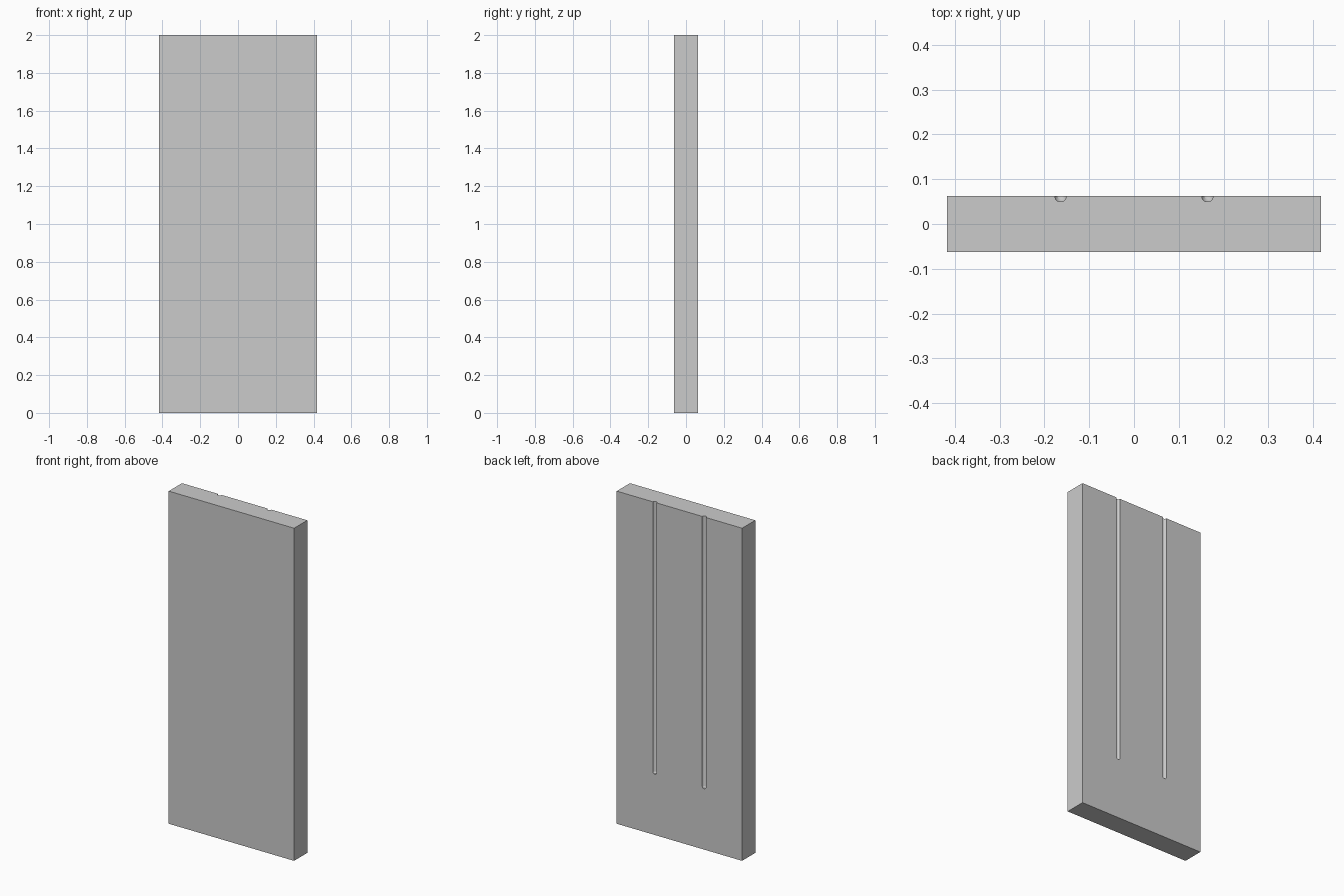
import bpy, bmesh
from math import sin, cos, pi

if "Cube" in bpy.data.objects:
    bpy.data.objects.remove(bpy.data.objects["Cube"])

W, D, H = 0.834, 0.125, 2.0
R, SIDES, END = 0.013, 16, 0.365


def make_object(name, bm):
    bmesh.ops.recalc_face_normals(bm, faces=bm.faces)
    mesh = bpy.data.meshes.new(name)
    bm.to_mesh(mesh)
    bm.free()
    obj = bpy.data.objects.new(name, mesh)
    bpy.context.collection.objects.link(obj)
    return obj


# Plain rectangular slab
bm = bmesh.new()
bmesh.ops.create_cube(bm, size=1)
for v in bm.verts:
    v.co.x *= W
    v.co.y *= D
    v.co.z = (v.co.z + 0.5) * H
slab = make_object("slab", bm)


# Round-nosed rod that carves one groove in the back
def groove_cutter(name, x):
    bm = bmesh.new()
    tip = bm.verts.new((x, D / 2, END))
    levels = [(R * sin(a), END + R - R * cos(a)) for a in (pi / 6, pi / 3, pi / 2)]
    levels.append((R, H + 0.05))
    rings = []
    for r, z in levels:
        rings.append([bm.verts.new((x + r * cos(2 * pi * (i + 0.5) / SIDES),
                                    D / 2 + r * sin(2 * pi * (i + 0.5) / SIDES), z))
                      for i in range(SIDES)])
    for i in range(SIDES):
        j = (i + 1) % SIDES
        bm.faces.new((tip, rings[0][j], rings[0][i]))
        for a, b in zip(rings, rings[1:]):
            bm.faces.new((a[i], a[j], b[j], b[i]))
    bm.faces.new(rings[-1])
    obj = make_object(name, bm)
    obj.hide_render = True
    obj.hide_viewport = True
    return obj


# Two mirrored grooves running out through the top
for side, sign in (("left", -1), ("right", 1)):
    mod = slab.modifiers.new(side + "_groove", 'BOOLEAN')
    mod.operation = 'DIFFERENCE'
    mod.solver = 'EXACT'
    mod.object = groove_cutter(side + "_groove_cutter", sign * 0.164)

# Bake the cuts, then smooth the groove walls and keep crisp edges
bpy.context.view_layer.objects.active = slab
slab.select_set(True)
for mod in list(slab.modifiers):
    bpy.ops.object.modifier_apply(modifier=mod.name)
bpy.ops.object.shade_smooth_by_angle()
for cutter in [o for o in bpy.data.objects if o is not slab]:
    bpy.data.objects.remove(cutter)
